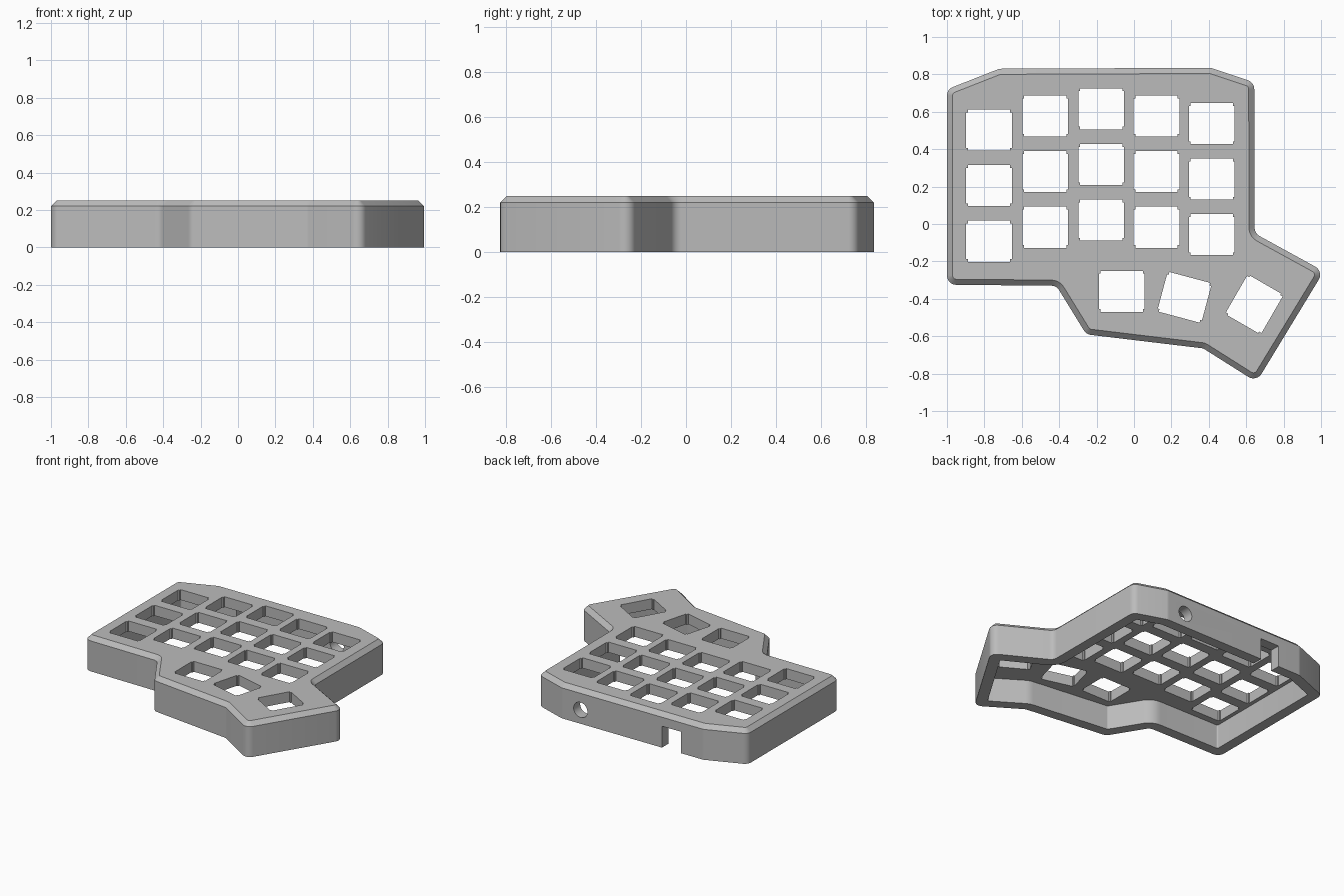
import bpy, bmesh, math
from mathutils import Vector, Matrix

cube = bpy.data.objects.get("Cube")
if cube:
    bpy.data.objects.remove(cube, do_unlink=True)

HEIGHT, CHAMFER, WALL, PLATE_Z = 0.25, 0.03, 0.075, 0.175

# Sharp outline of the case, counter-clockwise
OUTLINE = [(-1, -.325), (-.415, -.33), (-.255, -.59), (.37, -.665), (.655, -.845), (1.015, -.253),
           (.645, -.05), (.643, .757), (.41, .835), (-.72, .83), (-1, .72)]

mat = bpy.data.materials.new("grey plastic")
mat.use_nodes = True
GREY = (0.5, 0.5, 0.5, 1)
mat.diffuse_color = GREY
mat.node_tree.nodes["Principled BSDF"].inputs["Base Color"].default_value = GREY


def outline_loop(inset, radius=0.05, steps=6):
    """Inset the outline, then round every corner with an arc."""
    pts = [Vector(p) for p in OUTLINE]
    n = len(pts)
    loop = []
    for i, p in enumerate(pts):
        a = (p - pts[i - 1]).normalized()
        b = (pts[(i + 1) % n] - p).normalized()
        na, nb = Vector((-a.y, a.x)), Vector((-b.y, b.x))
        miter = (na + nb) / (1 + na.dot(nb))
        turn = a.x * b.y - a.y * b.x
        side = 1 if turn > 0 else -1
        r = max(radius - side * inset, 0.01)
        centre = p + miter * (inset + side * r)
        start = -na * side
        angle = math.atan2(turn, a.dot(b))
        for s in range(steps + 1):
            loop.append(centre + r * (Matrix.Rotation(angle * s / steps, 2) @ start))
    return loop


def make_object(name, bm):
    bmesh.ops.recalc_face_normals(bm, faces=bm.faces)
    mesh = bpy.data.meshes.new(name)
    bm.to_mesh(mesh)
    bm.free()
    mesh.materials.append(mat)
    obj = bpy.data.objects.new(name, mesh)
    bpy.context.collection.objects.link(obj)
    return obj


def add_prism(bm, pts, matrix, z0, z1):
    rings = [[bm.verts.new(matrix @ Vector((x, y, z))) for x, y in pts] for z in (z0, z1)]
    bm.faces.new(rings[0][::-1])
    bm.faces.new(rings[1])
    for i in range(len(pts)):
        j = (i + 1) % len(pts)
        bm.faces.new((rings[0][i], rings[0][j], rings[1][j], rings[1][i]))


# Hollow case: chamfered outer shell, open underneath, thick top plate
bm = bmesh.new()
levels = [(WALL, PLATE_Z), (WALL, 0), (0, 0), (0, HEIGHT - CHAMFER), (CHAMFER, HEIGHT)]
rings = [[bm.verts.new((p.x, p.y, z)) for p in outline_loop(inset)] for inset, z in levels]
for low, high in zip(rings, rings[1:]):
    for i in range(len(low)):
        j = (i + 1) % len(low)
        bm.faces.new((low[i], low[j], high[j], high[i]))
bm.faces.new(rings[0])
bm.faces.new(rings[-1])
case = make_object("keyboard_case", bm)

# Key openings: main columns (x, middle row y), then the angled thumb keys
keys = [(x, y + row * 0.297, 0)
        for x, y in [(-.775, .205), (-.475, .28), (-.175, .318), (.12, .28), (.415, .24)]
        for row in (-1, 0, 1)]
keys += [(-.065, -.36, 0), (.27, -.392, -15), (.643, -.43, 60)]

# Opening profile with slightly narrower corners
quarter = [(.122, .095), (.113, .095), (.113, .11)]
profile = (quarter + [(-x, y) for x, y in reversed(quarter)]
           + [(-x, -y) for x, y in quarter] + [(x, -y) for x, y in reversed(quarter)])

bm = bmesh.new()
for x, y, deg in keys:
    place = Matrix.Translation((x, y, 0)) @ Matrix.Rotation(math.radians(deg), 4, 'Z')
    add_prism(bm, profile, place, PLATE_Z - 0.05, HEIGHT + 0.05)

# Back wall: round socket hole and rectangular cable notch
circle = [(.055 * math.cos(k * math.tau / 32), .055 * math.sin(k * math.tau / 32)) for k in range(32)]
add_prism(bm, circle, Matrix.Translation((.26, .8, .1)) @ Matrix.Rotation(math.pi / 2, 4, 'X'), -.1, .1)
notch = [(-.54, .72), (-.39, .72), (-.39, .9), (-.54, .9)]
add_prism(bm, notch, Matrix.Identity(4), -.05, .155)
cutter = make_object("opening_cutter", bm)
cutter.hide_render = True

# Cut the openings, then discard the cutter
cut = case.modifiers.new("openings", 'BOOLEAN')
cut.operation, cut.solver, cut.object = 'DIFFERENCE', 'EXACT', cutter
bpy.ops.object.select_all(action='DESELECT')
bpy.context.view_layer.objects.active = case
case.select_set(True)
bpy.ops.object.modifier_apply(modifier=cut.name)
bpy.data.objects.remove(cutter, do_unlink=True)

bpy.ops.object.shade_smooth_by_angle(angle=math.radians(30))
